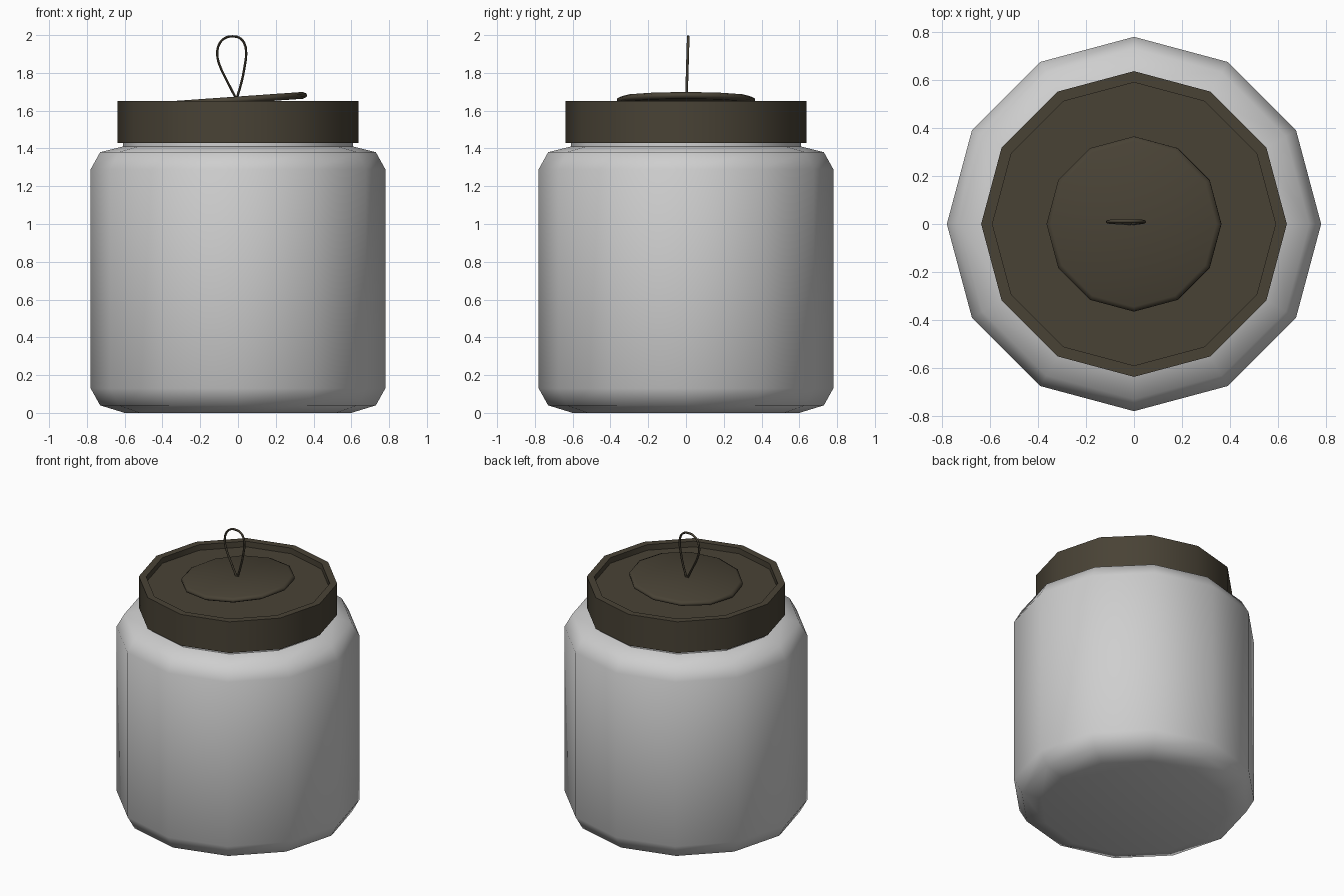
import bpy, bmesh, math
from mathutils import Matrix

if "Cube" in bpy.data.objects:
    bpy.data.objects.remove(bpy.data.objects["Cube"])

SIDES = 12


def material(name, rgb):
    m = bpy.data.materials.new(name)
    m.diffuse_color = (*rgb, 1)
    m.use_nodes = True
    m.node_tree.nodes["Principled BSDF"].inputs["Base Color"].default_value = m.diffuse_color
    return m


def finish(obj, mat, angle):
    obj.data.materials.append(mat)
    bpy.ops.object.select_all(action='DESELECT')
    obj.select_set(True)
    bpy.context.view_layer.objects.active = obj
    bpy.ops.object.shade_smooth_by_angle(angle=math.radians(angle))
    return obj


def lathe(name, profile, mat, angle, closed=False):
    """Spin (radius, z) points around z; open profiles get end caps."""
    bm = bmesh.new()
    rings = []
    for r, z in profile:
        rings.append([bm.verts.new((r * math.cos(a), r * math.sin(a), z))
                      for a in (2 * math.pi * i / SIDES for i in range(SIDES))])
    pairs = list(zip(rings, rings[1:]))
    if closed:
        pairs.append((rings[-1], rings[0]))
    for a, b in pairs:
        for i in range(SIDES):
            j = (i + 1) % SIDES
            bm.faces.new((a[i], a[j], b[j], b[i]))
    if not closed:
        bm.faces.new(rings[0][::-1])
        bm.faces.new(rings[-1])
    bmesh.ops.recalc_face_normals(bm, faces=bm.faces)
    mesh = bpy.data.meshes.new(name)
    bm.to_mesh(mesh)
    bm.free()
    obj = bpy.data.objects.new(name, mesh)
    bpy.context.collection.objects.link(obj)
    return finish(obj, mat, angle)


jar_grey = material("pale grey", (0.62, 0.62, 0.62))
lid_brown = material("dark olive brown", (0.066, 0.055, 0.036))

# Jar body with rounded shoulders and neck
lathe("jar_body", [(0.60, 0), (0.73, 0.04), (0.78, 0.13), (0.78, 1.29),
                   (0.73, 1.38), (0.61, 1.41), (0.605, 1.58)], jar_grey, 62)

# Lid with a raised rim around a recessed top
lathe("lid", [(0.61, 1.43), (0.637, 1.43), (0.637, 1.65), (0.59, 1.65),
              (0.59, 1.61), (0.0005, 1.61), (0.0005, 1.585), (0.61, 1.585)],
      lid_brown, 40, closed=True)

# Thin tilted disc resting on the lid, softly shaded all over
disc = lathe("disc", [(0.345, -0.018), (0.365, -0.008), (0.365, 0.008), (0.345, 0.018)],
             lid_brown, 180)
disc.data.transform(Matrix.Translation((0, 0, 1.657))
                    @ Matrix.Rotation(math.radians(-4), 4, 'Y'))

# Wire loop handle: teardrop path leaning slightly back
path = [(-0.008, 1.66), (-0.058, 1.757), (-0.097, 1.84), (-0.110, 1.90),
        (-0.098, 1.955), (-0.068, 1.985), (-0.030, 1.993), (0.008, 1.985),
        (0.034, 1.955), (0.043, 1.90), (0.036, 1.84), (0.020, 1.757), (-0.008, 1.66)]
curve = bpy.data.curves.new("wire_loop", 'CURVE')
curve.dimensions = '3D'
curve.bevel_depth = 0.007
curve.bevel_resolution = 1
curve.resolution_u = 3
spline = curve.splines.new('BEZIER')
spline.bezier_points.add(len(path) - 1)
for p, (x, z) in zip(spline.bezier_points, path):
    p.co = (x, 0.002 + (z - 1.66) * 0.03, z)
    p.handle_left_type = p.handle_right_type = 'AUTO'
loop = bpy.data.objects.new("wire_loop", curve)
bpy.context.collection.objects.link(loop)
bpy.ops.object.select_all(action='DESELECT')
loop.select_set(True)
bpy.context.view_layer.objects.active = loop
bpy.ops.object.convert(target='MESH')
finish(bpy.context.object, lid_brown, 60)
